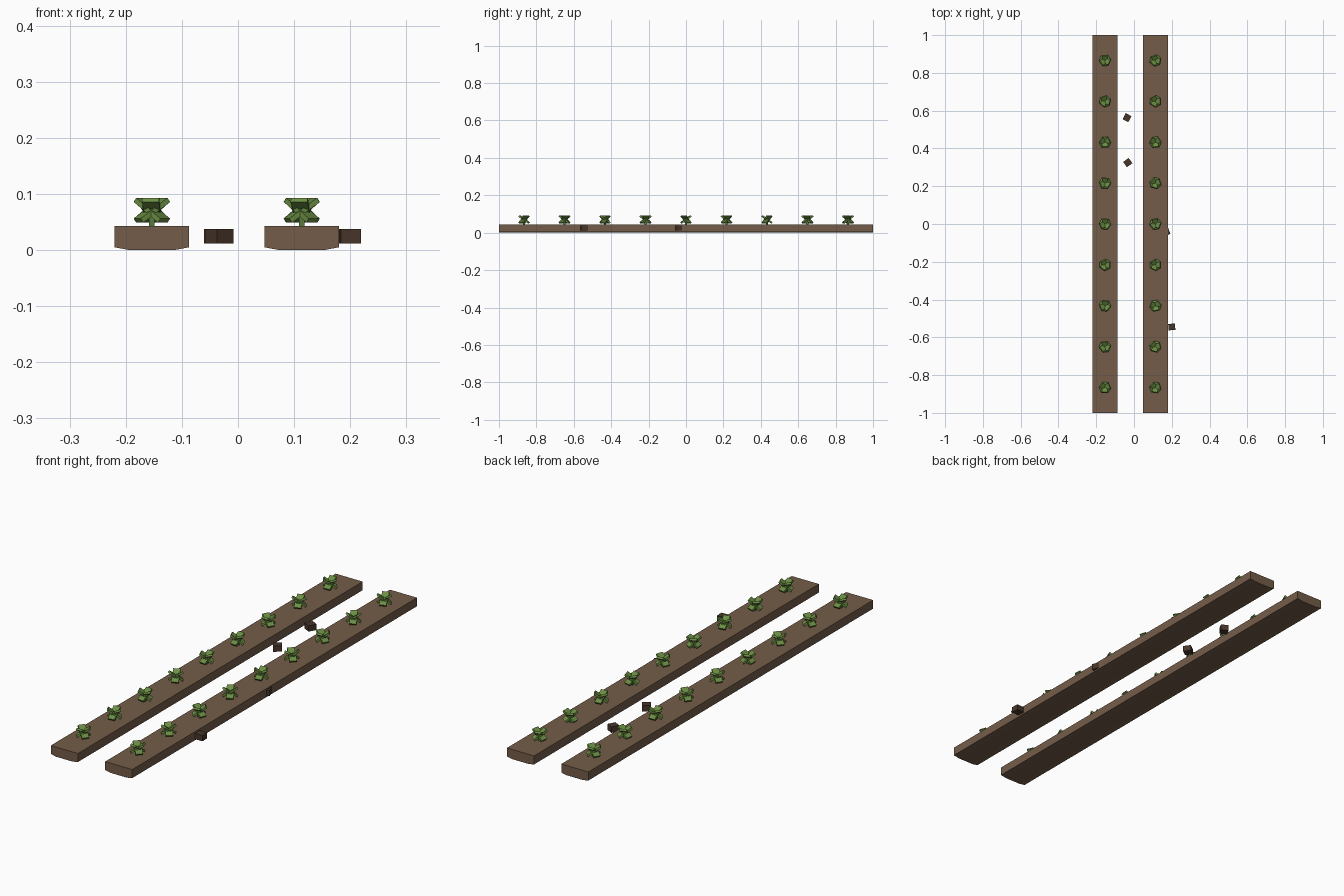
import bpy, bmesh, math, random
from mathutils import Matrix

if "Cube" in bpy.data.objects:
    bpy.data.objects.remove(bpy.data.objects["Cube"])

random.seed(4)


def material(name, rgb):
    m = bpy.data.materials.new(name)
    m.diffuse_color = (*rgb, 1)
    m.use_nodes = True
    m.node_tree.nodes["Principled BSDF"].inputs["Base Color"].default_value = m.diffuse_color
    return m


SOIL = material("soil_brown", (0.175, 0.108, 0.066))
CLOD = material("dark_clod", (0.064, 0.036, 0.024))
LEAF = material("leaf_green", (0.145, 0.27, 0.055))
STEM = material("stem_green", (0.10, 0.19, 0.045))


def finish(name, bm, mats):
    bmesh.ops.recalc_face_normals(bm, faces=bm.faces)
    me = bpy.data.meshes.new(name)
    bm.to_mesh(me)
    bm.free()
    for m in mats:
        me.materials.append(m)
    ob = bpy.data.objects.new(name, me)
    bpy.context.collection.objects.link(ob)
    return ob


def box(bm, size, matrix, index=0):
    r = bmesh.ops.create_cube(bm, size=1, matrix=matrix @ Matrix.Diagonal((*size, 1)))
    for f in {f for v in r["verts"] for f in v.link_faces}:
        f.material_index = index


# Soil ridge: long slab with a shallow tapered underside
def ridge(name, cx):
    profile = [(-0.0665, 0.043), (0.0665, 0.043), (0.0665, 0.005),
               (0.04, 0), (-0.04, 0), (-0.0665, 0.005)]
    bm = bmesh.new()
    face = bm.faces.new([bm.verts.new((cx + x, -1, z)) for x, z in profile])
    r = bmesh.ops.extrude_face_region(bm, geom=[face])
    verts = [g for g in r["geom"] if isinstance(g, bmesh.types.BMVert)]
    bmesh.ops.translate(bm, verts=verts, vec=(0, 2, 0))
    finish(name, bm, [SOIL])


# Seedling: short stem and three tilted leaf slabs crossing at the middle
def seedling(name, x, y):
    bm = bmesh.new()
    box(bm, (0.01, 0.01, 0.032), Matrix.Translation((x, y, 0.056)), 1)
    turn = random.uniform(0, math.tau)
    for i in range(3):
        m = (Matrix.Translation((x, y, 0.071))
             @ Matrix.Rotation(turn + i * math.tau / 3, 4, 'Z')
             @ Matrix.Rotation(math.radians(35), 4, 'Y'))
        box(bm, (0.064, 0.03, 0.009), m)
    finish(name, bm, [LEAF, STEM])


for side, cx in (("left", -0.1535), ("right", 0.1135)):
    ridge(f"soil_ridge_{side}", cx)
    for i in range(9):
        seedling(f"seedling_{side}_{i + 1}", cx, (i - 4) * 0.2165)

# Loose clods of earth beside the ridges
for i, (x, y, a) in enumerate([(-0.037, 0.563, 62), (-0.033, 0.325, 36),
                               (0.170, -0.043, 20), (0.200, -0.545, 4)]):
    bm = bmesh.new()
    box(bm, (0.036, 0.034, 0.026),
        Matrix.Translation((x, y, 0.0245)) @ Matrix.Rotation(math.radians(a), 4, 'Z'))
    finish(f"clod_{i + 1}", bm, [CLOD])
